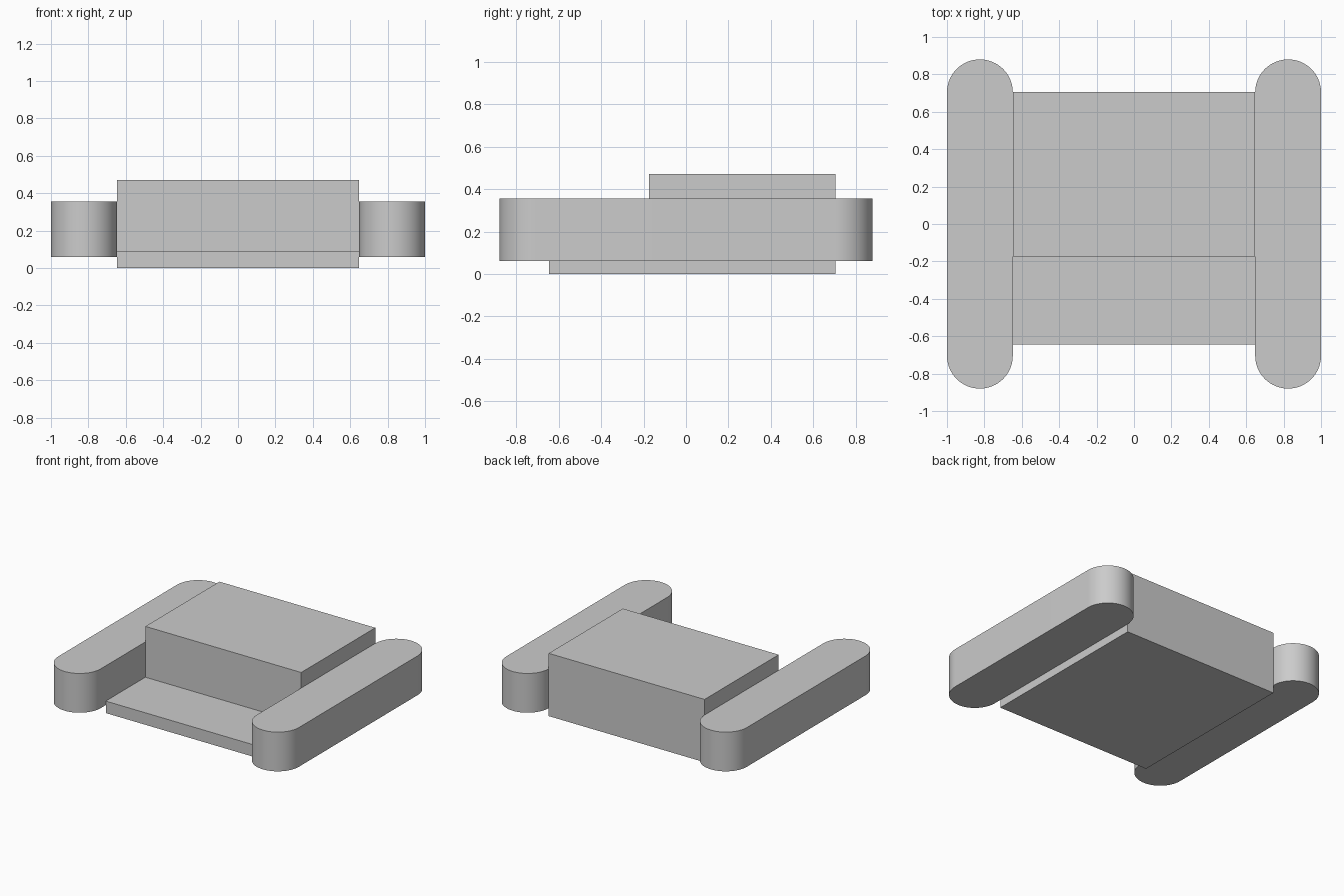
import bpy
import bmesh
import math

if "Cube" in bpy.data.objects:
    bpy.data.objects.remove(bpy.data.objects["Cube"], do_unlink=True)

grey = bpy.data.materials.new("light grey")
grey.use_nodes = True
colour = (0.6, 0.6, 0.6, 1)
grey.diffuse_color = colour
grey.node_tree.nodes["Principled BSDF"].inputs["Base Color"].default_value = colour

HALF_WIDTH = 0.648   # half width of the central body
POD_RADIUS = 0.176
POD_HALF_LENGTH = 0.88


def extrude_profile(name, points, offset):
    """Fill a closed outline and extrude it into a solid."""
    bm = bmesh.new()
    face = bm.faces.new([bm.verts.new(p) for p in points])
    result = bmesh.ops.extrude_face_region(bm, geom=[face], use_keep_orig=True)
    moved = [g for g in result["geom"] if isinstance(g, bmesh.types.BMVert)]
    bmesh.ops.translate(bm, verts=moved, vec=offset)
    bmesh.ops.recalc_face_normals(bm, faces=bm.faces)
    mesh = bpy.data.meshes.new(name)
    bm.to_mesh(mesh)
    bm.free()
    mesh.materials.append(grey)
    obj = bpy.data.objects.new(name, mesh)
    bpy.context.collection.objects.link(obj)
    return obj


# Central body: stepped side profile with a thin front ledge
step = [(-0.645, 0), (0.705, 0), (0.705, 0.472),
        (-0.175, 0.472), (-0.175, 0.09), (-0.645, 0.09)]
extrude_profile("stepped_body", [(-HALF_WIDTH, y, z) for y, z in step],
                (2 * HALF_WIDTH, 0, 0))

# Side pods: round-ended bars, one on each side
SEGMENTS = 32
for name, side in (("left_pod", 1), ("right_pod", -1)):
    outline = []
    for end in (1, -1):
        for i in range(SEGMENTS + 1):
            a = math.pi * i / SEGMENTS
            x = side * (1 - POD_RADIUS) + end * POD_RADIUS * math.cos(a)
            y = end * (POD_HALF_LENGTH - POD_RADIUS + POD_RADIUS * math.sin(a))
            outline.append((x, y, 0.06))
    pod = extrude_profile(name, outline, (0, 0, 0.295))
    bpy.ops.object.select_all(action="DESELECT")
    pod.select_set(True)
    bpy.context.view_layer.objects.active = pod
    bpy.ops.object.shade_smooth_by_angle(angle=math.radians(30))
